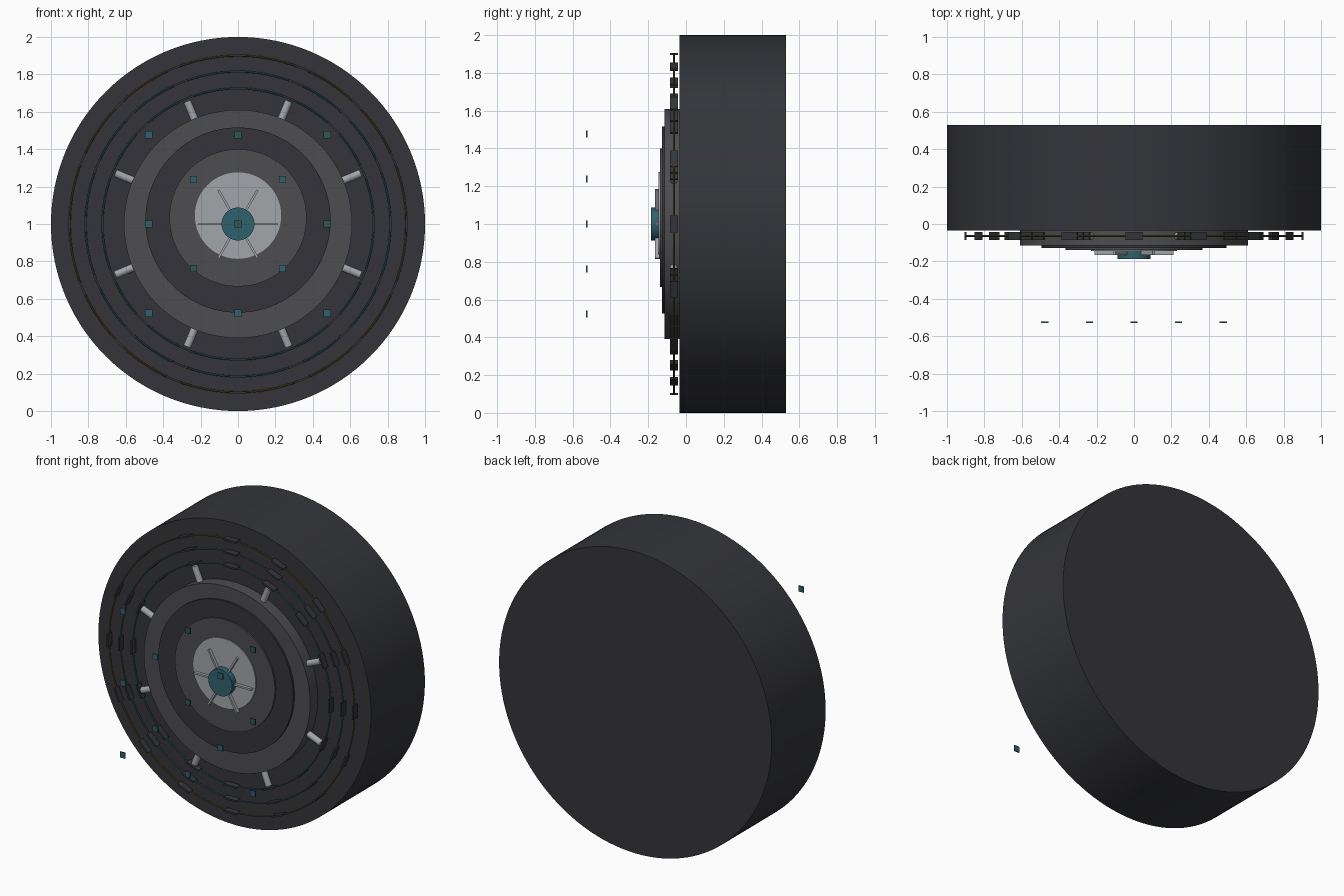
import bpy, math
from mathutils import Matrix

if "Cube" in bpy.data.objects:
    bpy.data.objects.remove(bpy.data.objects["Cube"])

CZ = 1.0  # height of the main axis


def material(name, rgb):
    m = bpy.data.materials.new(name)
    m.diffuse_color = (*rgb, 1)
    m.use_nodes = True
    m.node_tree.nodes["Principled BSDF"].inputs["Base Color"].default_value = m.diffuse_color
    return m


DARK = material("dark", (0.035, 0.036, 0.042))
MID = material("mid_grey", (0.075, 0.075, 0.08))
SILVER = material("silver", (0.36, 0.38, 0.40))
TEAL = material("teal", (0.03, 0.12, 0.15))
GREEN = material("green", (0.025, 0.10, 0.07))
GOLD = material("gold", (0.12, 0.085, 0.02))


def finish(name, mat, smooth=True):
    o = bpy.context.object
    o.name = name
    o.data.materials.append(mat)
    if smooth:
        bpy.ops.object.shade_smooth_by_angle(angle=math.radians(35))
    return o


def disc(name, r, y0, y1, z, mat, n=96):
    """Cylinder lying along y, from y0 to y1."""
    bpy.ops.mesh.primitive_cylinder_add(vertices=n, radius=r, depth=abs(y1 - y0),
                                        location=(0, (y0 + y1) / 2, z),
                                        rotation=(math.pi / 2, 0, 0))
    return finish(name, mat)


def polar(angle, r, y):
    """Frame at an angle on the front face: local x points outward."""
    return (Matrix.Translation((0, y, CZ)) @ Matrix.Rotation(-angle, 4, 'Y')
            @ Matrix.Translation((r, 0, 0)))


def box(name, size, matrix, mat):
    bpy.ops.mesh.primitive_cube_add(size=1)
    o = finish(name, mat, False)
    o.data.transform(Matrix.Diagonal((*size, 1)))
    o.matrix_world = matrix
    return o


# Main drum and the stepped, slightly offset front plates
disc("drum", 1.0, -0.035, 0.53, CZ, DARK, 128)
disc("outer_plate", 0.61, -0.03, -0.115, CZ, MID)
disc("middle_plate", 0.495, -0.115, -0.128, 1.021, DARK)
disc("inner_plate", 0.367, -0.128, -0.138, 1.033, MID)
disc("silver_plate", 0.231, -0.138, -0.145, 1.045, SILVER)
disc("hub", 0.088, -0.145, -0.186, CZ, TEAL, 48)

# Hub spokes
for i in range(6):
    box(f"hub_spoke_{i}", (0.14, 0.024, 0.012),
        polar(i * math.pi / 3, 0.14, -0.153), SILVER)

# Radial locking bolts around the outer plate
for i in range(8):
    bpy.ops.mesh.primitive_cylinder_add(vertices=24, radius=0.021, depth=0.16)
    bolt = finish(f"lock_bolt_{i}", SILVER)
    bolt.matrix_world = (polar((i + 0.5) * math.pi / 4, 0.63, -0.065)
                         @ Matrix.Rotation(math.pi / 2, 4, 'Y'))

# Wire rings carrying sixteen thin plates each
for k, (r, mat) in enumerate([(0.725, TEAL), (0.815, TEAL), (0.90, GOLD)]):
    bpy.ops.mesh.primitive_torus_add(major_radius=r, minor_radius=0.005,
                                     major_segments=96, minor_segments=8,
                                     location=(0, -0.064, CZ),
                                     rotation=(math.pi / 2, 0, 0))
    finish(f"wire_ring_{k}", mat)
    for i in range(16):
        box(f"ring_plate_{k}_{i}", (0.011, 0.043, 0.09),
            polar(i * math.pi / 8, r, -0.064), DARK)

# Floating tiles in a staggered grid before the face
greens = {(2, 2), (0, 2), (2, 0), (0, 0), (-1, -1)}
for i in range(-2, 3):
    for j in range(-2, 3):
        if (i + j) % 2 == 0:
            box(f"floating_tile_{i + 2}_{j + 2}", (0.038, 0.008, 0.038),
                Matrix.Translation((i * 0.2385, -0.526, CZ + j * 0.2385)),
                GREEN if (i, j) in greens else TEAL)
